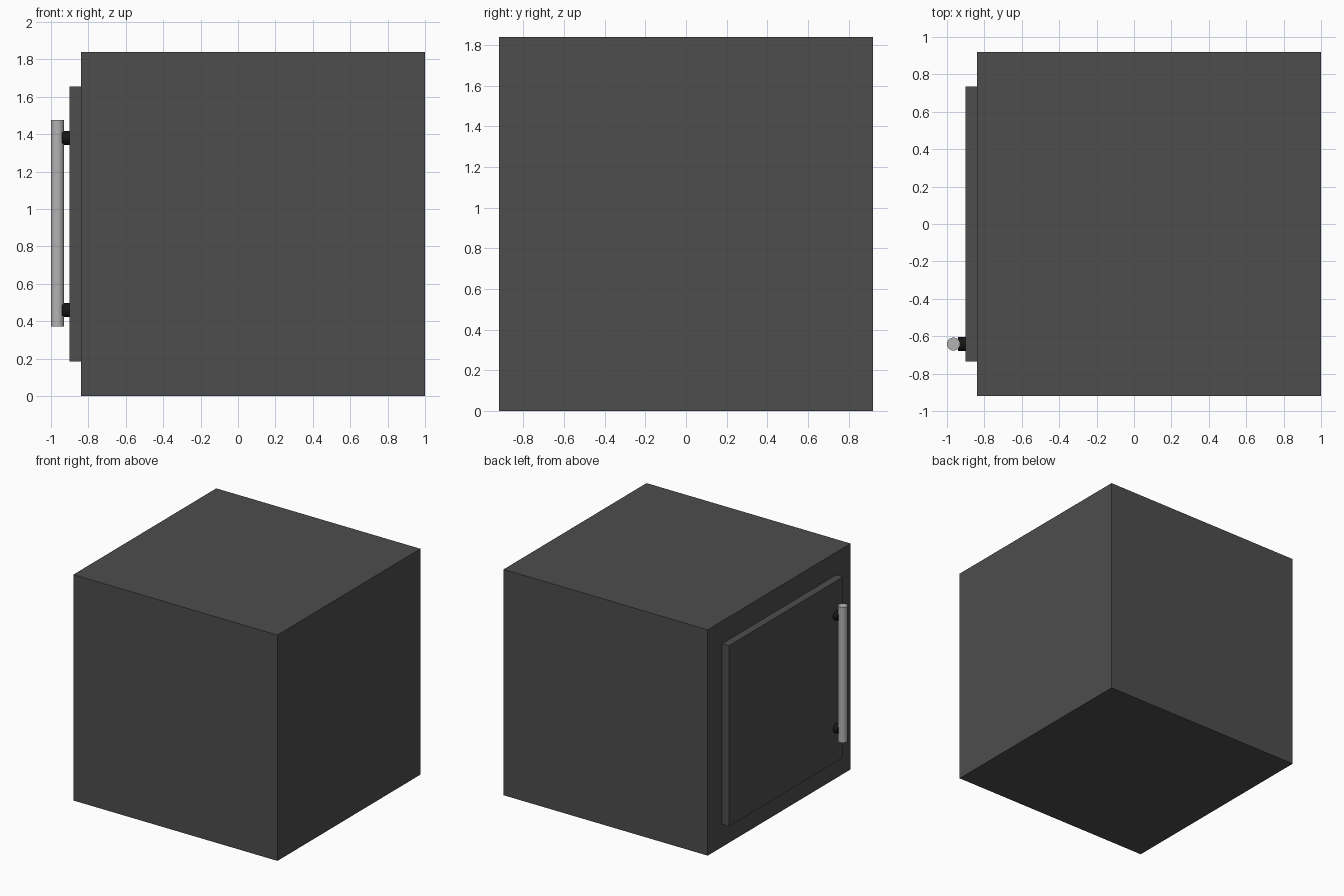
import bpy
from math import pi, radians

if "Cube" in bpy.data.objects:
    bpy.data.objects.remove(bpy.data.objects["Cube"])


def material(name, grey):
    m = bpy.data.materials.new(name)
    m.diffuse_color = (grey, grey, grey, 1)
    m.use_nodes = True
    m.node_tree.nodes["Principled BSDF"].inputs["Base Color"].default_value = m.diffuse_color
    return m


DARK = material("dark_grey", 0.075)
BLACK = material("black", 0.008)
STEEL = material("steel", 0.45)


def box(name, lo, hi, mat):
    bpy.ops.mesh.primitive_cube_add(size=1, location=[(a + b) / 2 for a, b in zip(lo, hi)])
    ob = bpy.context.object
    ob.name = name
    ob.scale = [b - a for a, b in zip(lo, hi)]
    bpy.ops.object.transform_apply(location=False, rotation=False, scale=True)
    ob.data.materials.append(mat)


def rod(name, loc, radius, depth, mat, rot=(0, 0, 0)):
    bpy.ops.mesh.primitive_cylinder_add(vertices=32, radius=radius, depth=depth,
                                        location=loc, rotation=rot)
    ob = bpy.context.object
    ob.name = name
    ob.data.materials.append(mat)
    bpy.ops.object.shade_smooth_by_angle(angle=radians(30))


# Cube cabinet and the raised door panel on its left side
box("cabinet_body", (-0.84, -0.92, 0), (1.0, 0.92, 1.84), DARK)
box("door_panel", (-0.902, -0.736, 0.184), (-0.84, 0.736, 1.656), DARK)

# Vertical bar handle on two standoffs
HANDLE_Y = -0.642
rod("handle_bar", (-0.965, HANDLE_Y, 0.923), 0.035, 1.104, STEEL)
for label, z in (("lower", 0.46), ("upper", 1.38)):
    rod(label + "_handle_standoff", (-0.92, HANDLE_Y, z), 0.037, 0.04, BLACK, (0, pi / 2, 0))
